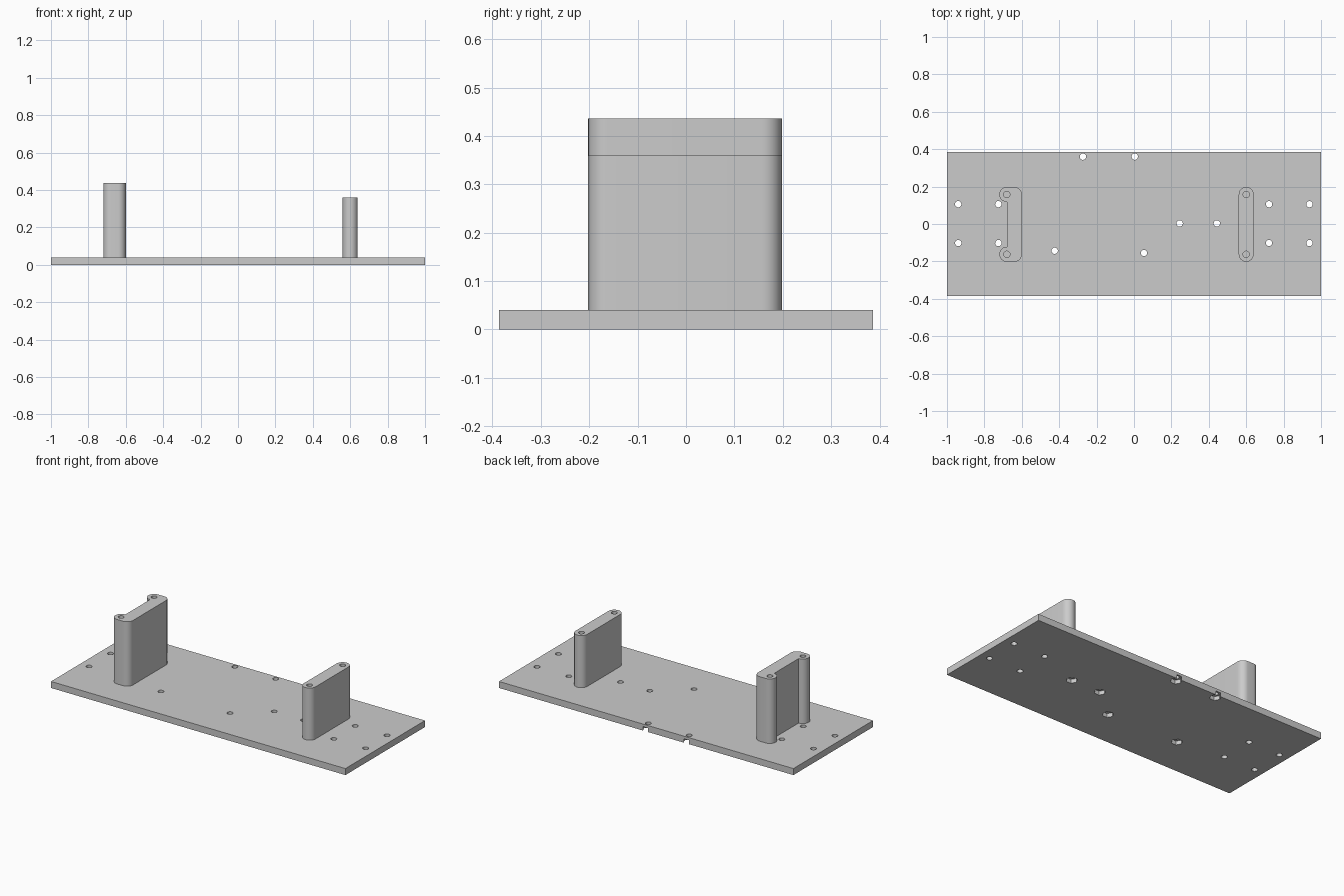
import bpy, bmesh
from math import pi, cos, sin, radians

if "Cube" in bpy.data.objects:
    bpy.data.objects.remove(bpy.data.objects["Cube"], do_unlink=True)

PLATE_TOP = 0.04
HOLE_R = 0.017
BOSS_R = 0.04
BOSS_Y = 0.16
OFF_Y = -0.002

grey = bpy.data.materials.new("plain grey")
grey.use_nodes = True
grey.diffuse_color = (0.6, 0.6, 0.6, 1)
grey.node_tree.nodes["Principled BSDF"].inputs["Base Color"].default_value = (0.6, 0.6, 0.6, 1)


def arc(cx, cy, r, a0, a1, steps=12):
    """Points along an arc, angles in degrees."""
    angles = [radians(a0 + (a1 - a0) * i / steps) for i in range(steps + 1)]
    return [(cx + r * cos(a), cy + r * sin(a)) for a in angles]


def circle(cx, cy, r, sides=24):
    return arc(cx, cy, r, 0, 360, sides)[:-1]


def prism(name, outlines, z0, z1):
    """Extrude one or more outlines into a single object."""
    bm = bmesh.new()
    for outline in outlines:
        face = bm.faces.new([bm.verts.new((x, y, z0)) for x, y in outline])
        top = bmesh.ops.extrude_face_region(bm, geom=[face])["geom"]
        verts = [v for v in top if isinstance(v, bmesh.types.BMVert)]
        bmesh.ops.translate(bm, verts=verts, vec=(0, 0, z1 - z0))
    bmesh.ops.recalc_face_normals(bm, faces=bm.faces)
    mesh = bpy.data.meshes.new(name)
    bm.to_mesh(mesh)
    bm.free()
    mesh.materials.append(grey)
    obj = bpy.data.objects.new(name, mesh)
    bpy.context.collection.objects.link(obj)
    return obj


def activate(obj):
    bpy.ops.object.select_all(action="DESELECT")
    obj.select_set(True)
    bpy.context.view_layer.objects.active = obj


def cut(obj, cutter):
    """Subtract the cutter, then discard it."""
    cutter.hide_render = True
    mod = obj.modifiers.new("holes", "BOOLEAN")
    mod.operation = "DIFFERENCE"
    mod.solver = "EXACT"
    mod.object = cutter
    activate(obj)
    bpy.ops.object.modifier_apply(modifier=mod.name)
    bpy.data.objects.remove(cutter, do_unlink=True)


def smooth(obj):
    activate(obj)
    bpy.ops.object.shade_smooth_by_angle(angle=radians(30))


# Base plate with corner screw holes and nut-backed holes
plate = prism("base_plate", [[(-1, -0.386), (1, -0.386), (1, 0.386), (-1, 0.386)]], 0, PLATE_TOP)
screw_spots = [(x, y) for x in (-0.94, -0.725, 0.722, 0.938) for y in (-0.102, 0.106)]
nut_spots = [(-0.273, 0.36), (0.004, 0.36), (0.244, 0.003), (0.443, 0.003),
             (-0.424, -0.143), (0.054, -0.155)]
cut(plate, prism("hole_cutter", [circle(x, y, HOLE_R) for x, y in screw_spots + nut_spots], -0.1, 0.1))
cut(plate, prism("nut_cutter", [circle(x, y, 0.032, 6) for x, y in nut_spots], -0.1, 0.024))
smooth(plate)


def post(name, x, outline, top):
    """Upright post with a blind screw hole in each end boss."""
    obj = prism(name, [outline], PLATE_TOP, top)
    holes = [circle(x, OFF_Y + s * BOSS_Y, HOLE_R) for s in (-1, 1)]
    cut(obj, prism("post_hole_cutter", holes, top - 0.1, top + 0.1))
    smooth(obj)


hi, lo = OFF_Y + BOSS_Y, OFF_Y - BOSS_Y

# Short post: plain rounded slot shape
post("short_post", 0.6, arc(0.6, hi, BOSS_R, 0, 180) + arc(0.6, lo, BOSS_R, 180, 360), 0.36)

# Tall post: wall with two round bosses and a recess between them
post("tall_post", -0.68,
     arc(-0.64, hi, BOSS_R, 0, 90) + arc(-0.68, hi, BOSS_R, 90, 270, 18)
     + arc(-0.68, lo, BOSS_R, 90, 270, 18) + arc(-0.64, lo, BOSS_R, 270, 360), 0.436)
